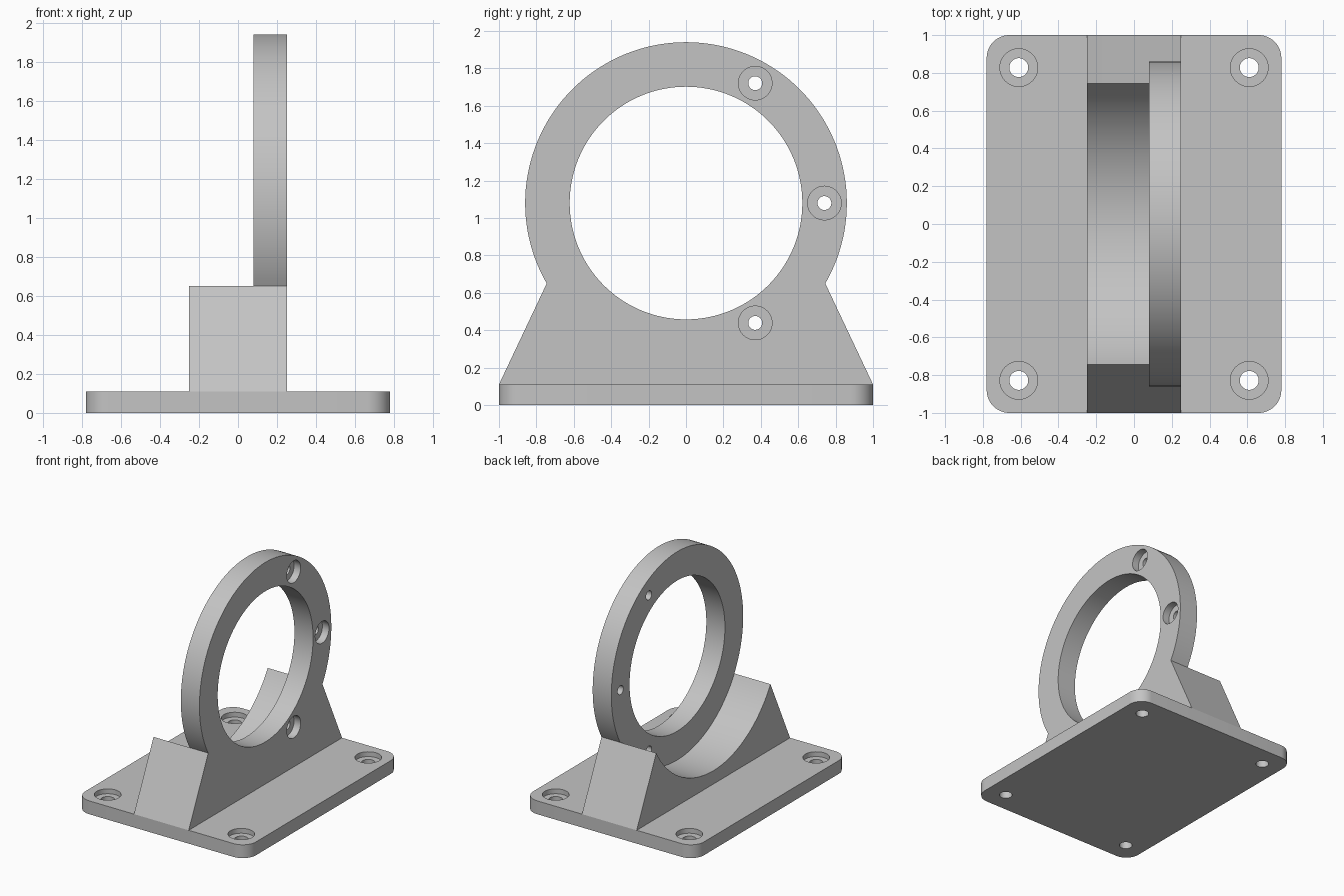
import bpy, bmesh
from math import sin, cos, radians
from mathutils import Matrix, Vector

cube = bpy.data.objects.get("Cube")
if cube:
    bpy.data.objects.remove(cube, do_unlink=True)

grey = bpy.data.materials.new("light grey")
grey.use_nodes = True
grey.diffuse_color = (0.55, 0.55, 0.55, 1)
grey.node_tree.nodes["Principled BSDF"].inputs["Base Color"].default_value = (0.55, 0.55, 0.55, 1)

RING_Z, RING_R, BORE_R = 1.08, 0.86, 0.622
BASE_H, HALF_W, BACK = 0.11, 0.25, 0.08

# Local (u, v, w) axes turned to world (y, z, x), for parts extruded along x
ALONG_X = Matrix(((0, 0, 1, 0), (1, 0, 0, 0), (0, 1, 0, 0), (0, 0, 0, 1)))
ALONG_Z = Matrix.Identity(4)


def arc(cu, cv, r, start, end, steps):
    angles = [radians(start + (end - start) * i / steps) for i in range(steps + 1)]
    return [(cu + r * cos(a), cv + r * sin(a)) for a in angles]


def extrude(name, outline, low, high, frame):
    """Solid made by extruding a closed outline from low to high."""
    bm = bmesh.new()
    face = bm.faces.new([bm.verts.new((u, v, low)) for u, v in outline])
    top = bmesh.ops.extrude_face_region(bm, geom=[face])["geom"]
    bmesh.ops.translate(bm, vec=Vector((0, 0, high - low)),
                        verts=[g for g in top if isinstance(g, bmesh.types.BMVert)])
    bm.transform(frame)
    bmesh.ops.recalc_face_normals(bm, faces=bm.faces)
    mesh = bpy.data.meshes.new(name)
    bm.to_mesh(mesh)
    bm.free()
    mesh.materials.append(grey)
    obj = bpy.data.objects.new(name, mesh)
    bpy.context.collection.objects.link(obj)
    return obj


def cylinder(u, v, r, low, high, frame, steps=48):
    return extrude("cutter", arc(u, v, r, 0, 360, steps)[:-1], low, high, frame)


def combine(obj, others, operation):
    """Apply a boolean with each tool and remove the tool."""
    for tool in others:
        mod = obj.modifiers.new("boolean", 'BOOLEAN')
        mod.operation, mod.solver, mod.object = operation, 'EXACT', tool
        graph = bpy.context.evaluated_depsgraph_get()
        mesh = bpy.data.meshes.new_from_object(obj.evaluated_get(graph))
        obj.modifiers.clear()
        obj.data = mesh
        bpy.data.objects.remove(tool, do_unlink=True)


def counterbore(obj, u, v, hole_r, head_r, bottom, seat, top, frame):
    combine(obj, [cylinder(u, v, hole_r, bottom - 0.1, top + 0.1, frame),
                  cylinder(u, v, head_r, seat, top + 0.1, frame)], 'DIFFERENCE')


# Base plate with rounded corners and four counterbored holes
corner = 0.12
outline = []
for start, sx, sy in ((0, 1, 1), (90, -1, 1), (180, -1, -1), (270, 1, -1)):
    outline += arc(sx * (0.78 - corner), sy * (1 - corner), corner, start, start + 90, 12)
base = extrude("base_plate", outline, 0, BASE_H, ALONG_Z)
for sx in (-1, 1):
    for sy in (-1, 1):
        counterbore(base, sx * 0.61, sy * 0.828, 0.05, 0.1, 0, 0.07, BASE_H, ALONG_Z)

# Upright flange: ring outline running into sloping feet
feet = [(-1, BASE_H), (1, BASE_H)]
flange = extrude("ring_bracket", feet + arc(0, RING_Z, RING_R, -30, 210, 96),
                 BACK, HALF_W, ALONG_X)

# Cradle behind the flange, hollowed to the ring's outer radius
cradle = extrude("cradle", feet + arc(0, RING_Z, RING_R, 330, 210, 48),
                 -HALF_W, BACK, ALONG_X)
combine(flange, [cradle], 'UNION')

# Large bore and the six counterbored holes around it
combine(flange, [cylinder(0, RING_Z, BORE_R, 0, 0.4, ALONG_X, 128)], 'DIFFERENCE')
for i in range(6):
    a = radians(60 * i)
    counterbore(flange, 0.74 * cos(a), RING_Z + 0.74 * sin(a),
                0.037, 0.09, BACK, 0.19, HALF_W, ALONG_X)

# Smooth curved walls, sharp edges
for obj in (base, flange):
    bpy.ops.object.select_all(action='DESELECT')
    obj.select_set(True)
    bpy.context.view_layer.objects.active = obj
    bpy.ops.object.shade_smooth_by_angle(angle=radians(25))
